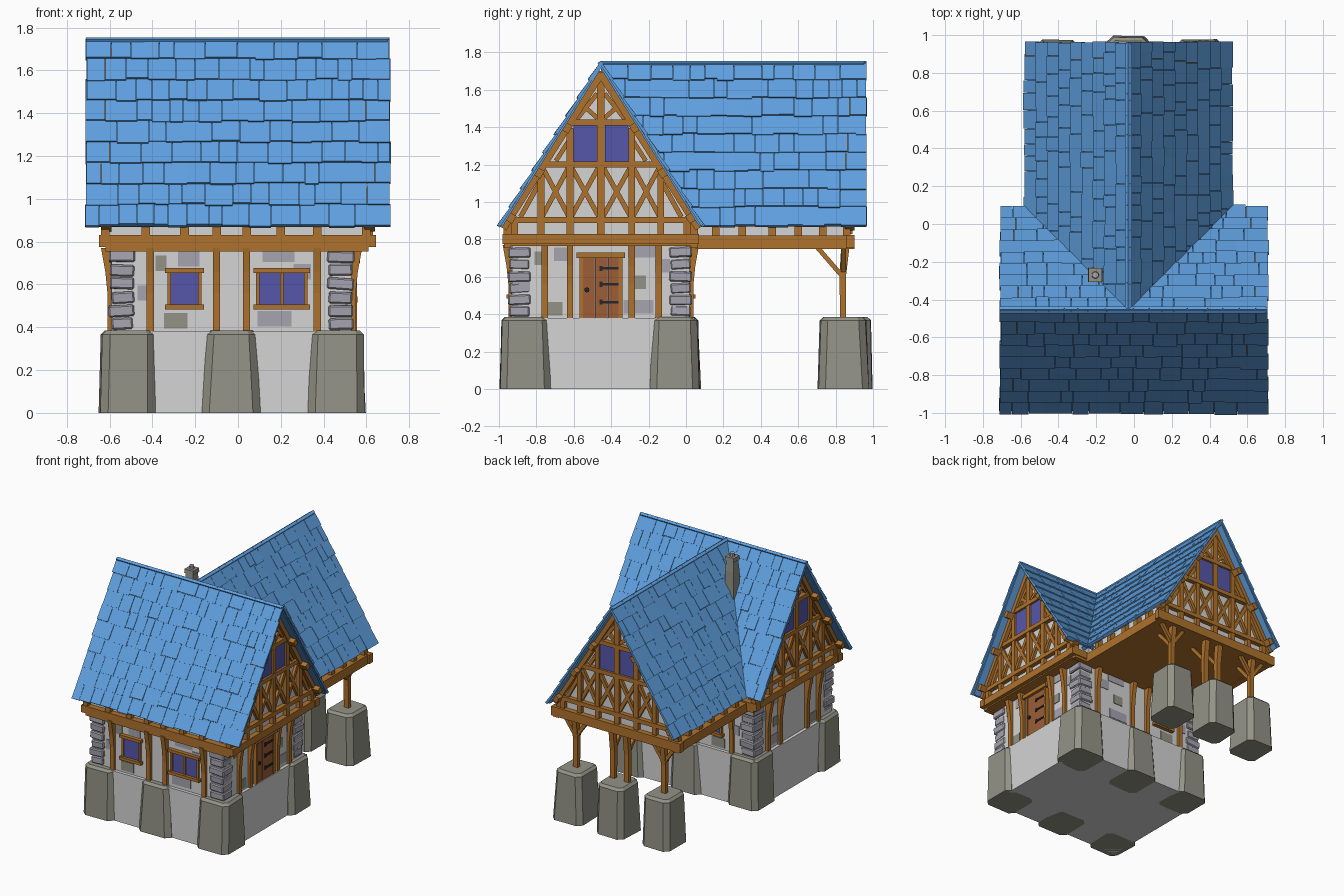
import bpy, bmesh, random
from math import hypot
from mathutils import Matrix, Vector

random.seed(7)
if "Cube" in bpy.data.objects:
    bpy.data.objects.remove(bpy.data.objects["Cube"])


def material(name, r, g, b):
    m = bpy.data.materials.new(name)
    m.use_nodes = True
    m.diffuse_color = (r, g, b, 1)
    m.node_tree.nodes["Principled BSDF"].inputs["Base Color"].default_value = (r, g, b, 1)
    return m


ROOF = material("blue_shingle", .115, .35, .74)
PLASTER = material("pale_plaster", .66, .66, .66)
WOOD = material("brown_timber", .43, .17, .026)
GLASS = material("violet_glass", .09, .095, .4)
ROCK = material("grey_green_rock", .29, .29, .24)
BRICK = material("lilac_grey_stone", .38, .37, .43)
DOOR = material("reddish_plank", .34, .11, .04)
IRON = material("dark_iron", .02, .02, .022)

jit = lambda a: random.uniform(-a, a)
CX, CY = -.03, -.455          # middle of the wing (x) and of the main house (y)
RIDGE, EAVE, HALF = 1.755, .88, .545
SLOPE = (RIDGE - EAVE) / HALF


class Part:
    """Collects solids into one object; frames map (u along, w outward, z)."""
    def __init__(self, name, mat):
        self.name, self.mat, self.bm = name, mat, bmesh.new()

    def solid(self, M, ring_a, ring_b):
        a = [self.bm.verts.new(M @ Vector(p)) for p in ring_a]
        b = [self.bm.verts.new(M @ Vector(p)) for p in ring_b]
        self.bm.faces.new(a)
        self.bm.faces.new(b[::-1])
        for i in range(len(a)):
            j = (i + 1) % len(a)
            self.bm.faces.new((a[j], a[i], b[i], b[j]))
        return a, b

    def prism(self, M, profile, u0, u1):
        return self.solid(M, [(u0, w, z) for w, z in profile], [(u1, w, z) for w, z in profile])

    def box(self, M, u, w, z):
        return self.prism(M, [(w[0], z[0]), (w[1], z[0]), (w[1], z[1]), (w[0], z[1])], *u)

    def bar(self, M, a, b, width, w):
        d = Vector(b) - Vector(a)
        n = Vector((-d.y, d.x)).normalized() * width / 2
        pts = [Vector(a) + n, Vector(b) + n, Vector(b) - n, Vector(a) - n]
        self.solid(M, [(p.x, w[0], p.y) for p in pts], [(p.x, w[1], p.y) for p in pts])

    def done(self):
        bmesh.ops.recalc_face_normals(self.bm, faces=self.bm.faces)
        mesh = bpy.data.meshes.new(self.name)
        self.bm.to_mesh(mesh)
        self.bm.free()
        mesh.materials.append(self.mat)
        bpy.context.collection.objects.link(bpy.data.objects.new(self.name, mesh))


def frame(origin, u, w, z=(0, 0, 1)):
    M = Matrix((u, w, z)).transposed().to_4x4()
    return Matrix.Translation(origin) @ M


WORLD = Matrix()
X, Y = Vector((1, 0, 0)), Vector((0, 1, 0))
FRONT = frame((CX, -.93, 0), X, -Y)
BACK = frame((CX, .02, 0), X, Y)
RIGHT = frame((.53, CY, 0), Y, X)
LEFT = frame((-.59, CY, 0), Y, -X)

# Plinth, ground floor walls and attic bodies
p = Part("plinth", PLASTER)
p.box(WORLD, (-.615, .555), (-.955, .045), (0, .38))
p.done()
p = Part("ground_floor_walls", PLASTER)
p.box(WORLD, (-.59, .53), (-.93, .02), (.38, .78))
p.done()
p = Part("attic_walls", PLASTER)
gable_shape = [(-.48, .8), (.48, .8), (.48, .92), (0, 1.69), (-.48, .92)]
p.prism(frame((0, CY, 0), X, Y), gable_shape, -.6, .6)
p.prism(frame((CX, 0, 0), Y, X), gable_shape, -.2, .86)
p.done()

# Floor slabs and sill beams
p = Part("floor_beams", WOOD)
p.box(WORLD, (-.62, .61), (-.95, .04), (.765, .8))
p.box(WORLD, (-.53, .47), (0, .87), (.755, .82))
for y in (-.955, .045):
    p.box(WORLD, (-.65, .645), (y - .025, y + .025), (.775, .83))
    p.box(WORLD, (-.62, .61), (y - .018, y + .018), (.755, .775))
for x in (-.615, .615):
    p.box(WORLD, (x - .025, x + .025), (-.98, .07), (.775, .83))
for side in (-1, 1):
    x = CX + side * .51
    p.box(WORLD, (x - .025, x + .025), (.05, .9), (.75, .82))
p.box(WORLD, (-.58, .52), (.855, .9), (.755, .825))
p.done()

# Joist ends below the eaves
p = Part("joist_ends", WOOD)
for x in (-.62, -.43, -.25, -.1, .04, .2, .37, .6):
    for y in (-.95, .04):
        p.box(WORLD, (x - .02, x + .02), (y - .025, y + .025), (.83, .9))
for y in (.16, .3, .46, .6, .73, .86):
    for side in (-1, 1):
        x = CX + side * .495
        p.box(WORLD, (x - .025, x + .025), (y - .02, y + .02), (.82, .9))
p.done()


# Timbered gables, drawn once and placed three times
def gable(label, M):
    t, thin = (-.01, .03), (-.01, .02)
    p = Part(label + "_gable_timber", WOOD)
    for s in (-1, 1):
        p.bar(M, (s * .525, .86), (0, 1.69), .045, (-.01, .04))
        for u in (.165, .32):
            top = min(1.42, 1.66 - SLOPE * u)
            p.box(M, (s * u - .018, s * u + .018), t, (.83, top))
        p.box(M, (s * .46 - .018, s * .46 + .018), t, (.83, .9))
        for a, b in ((.01, .16), (.17, .315)):
            p.bar(M, (s * a, .92), (s * b, 1.19), .026, thin)
            p.bar(M, (s * b, .92), (s * a, 1.19), .026, thin)
        p.bar(M, (s * .33, 1.1), (s * .43, .92), .026, thin)
        p.bar(M, (s * .02, 1.45), (s * .1, 1.52), .024, thin)
        p.bar(M, (s * .13, 1.44), (s * .02, 1.58), .024, thin)
        p.bar(M, (s * .24, 1.22), (s * .17, 1.33), .024, thin)
        for u in (.18, .33, .48):   # purlin ends
            z = RIDGE - .07 - SLOPE * u
            p.bar(M, (s * u - s * .012, z + .02), (s * u + s * .012, z - .02), .04, (0, .085))
    p.box(M, (-.02, .02), t, (.83, 1.7))
    for z, half in ((.905, .48), (1.2, .3), (1.425, .17)):
        p.box(M, (-half, half), (-.01, .034), (z - .016, z + .016))
    p.done()
    p = Part(label + "_gable_windows", GLASS)
    for s in (-1, 1):
        p.box(M, (s * .022, s * .147), (-.01, .018), (1.215, 1.41))
    p.done()


gable("right", frame((.6, CY, 0), Y, X))
gable("left", frame((-.6, CY, 0), Y, -X))
gable("wing", frame((CX, .86, 0), X, Y))

# Shingled roof slopes: overlapping rows of separate wedges
ROWS = 9
LENGTH = hypot(HALF, RIDGE - EAVE)
PITCH = LENGTH / ROWS


def slope(name, origin, along, out, start, end):
    down = (out * HALF - Vector((0, 0, RIDGE - EAVE))).normalized()
    normal = (out * (RIDGE - EAVE) + Vector((0, 0, HALF))).normalized()
    M = frame(origin, along, normal, down)
    p = Part(name, ROOF)
    for row in range(ROWS):
        top = row * PITCH
        u, last = start(row), end + jit(.005)
        p.box(M, (u, end - .012), (-.022, -.012), (top, top + PITCH))
        while u < last:
            nxt = u + random.uniform(.06, .15)
            if last - nxt < .05:
                nxt = last
            low = top + PITCH + .004 + jit(.007)
            lift = jit(.002)
            wedge = [(-.014, top), (-.002, top), (.006 + lift, low), (-.012 + lift, low)]
            p.prism(M, wedge, u + .001, nxt - .001)
            u = nxt
    p.done()


main_start = lambda row: -.71 + jit(.005)
wing_start = lambda row: max(CY, CY + HALF * row / ROWS - .06)
slope("main_roof_front", (0, CY, RIDGE), X, -Y, main_start, .71)
slope("main_roof_back", (0, CY, RIDGE), X, Y, main_start, .71)
slope("wing_roof_right", (CX, 0, RIDGE), Y, X, wing_start, .965)
slope("wing_roof_left", (CX, 0, RIDGE), Y, -X, wing_start, .965)

# Curved wall posts that lean out under the overhang
p = Part("wall_posts", WOOD)
curve = [(-.01, .38), (.02, .38), (.02, .56), (.03, .66), (.05, .77), (-.01, .77)]
for M, places in ((FRONT, (-.38, -.07, .07, .4)), (BACK, (-.38, -.07, .07, .4)),
                  (RIGHT, (-.3, -.165, .165, .31)), (LEFT, (-.3, -.165, .165, .31))):
    for u in places:
        p.prism(M, curve, u - .017, u + .017)
p.done()

# Wing posts with braces
p = Part("wing_posts", WOOD)
W = frame((CX, .83, 0), X, Y)
lean = [(-.005, .36), (.025, .36), (.025, .6), (.045, .77), (0, .77), (-.01, .6)]
for u in (-.375, -.06, .06, .375):
    p.prism(W, lean, u - .02, u + .02)
    inward = frame((CX + u, .83, 0), Y, X)
    p.bar(inward, (0, .61), (-.13, .76), .025, (-.013, .013))
    if abs(u) > .2:
        for s in (-1, 1):
            p.bar(W, (u, .62), (u + s * .1, .76), .025, (0, .025))
p.done()


# Rough footing rocks
def rock(name, x, y, sx, sy):
    p = Part(name, ROCK)
    a, b = p.box(WORLD, (x - sx, x + sx), (y - sy, y + sy), (0, .385))
    for v in a + b:
        k = .88 if v.co.z > .1 else .97
        v.co.x = x + (v.co.x - x) * k + jit(.008)
        v.co.y = y + (v.co.y - y) * k + jit(.008)
    upright = [e for e in p.bm.edges if abs(e.verts[0].co.z - e.verts[1].co.z) > .1]
    bmesh.ops.bevel(p.bm, geom=upright, offset=.035, segments=1, affect='EDGES')
    rim = [e for e in p.bm.edges if min(v.co.z for v in e.verts) > .3]
    bmesh.ops.bevel(p.bm, geom=rim, offset=.018, segments=1, affect='EDGES')
    p.done()


for x, label in ((-.515, "left"), (CX, "middle"), (.46, "right")):
    rock("front_footing_" + label, x, -.86, .138, .142)
    rock("back_footing_" + label, x, -.06, .138, .142)
for x, label in ((-.405, "left"), (CX, "middle"), (.345, "right")):
    rock("wing_footing_" + label, x, .865 if x == CX else .84, .125, .135)

# Stacked corner stones
p = Part("corner_stones", BRICK)
for x, sx in ((-.535, -1), (.475, 1)):
    for y, sy in ((-.885, -1), (-.035, 1)):
        for i in range(6):
            r, z = .054 + (i % 2) * .006, .385 + i * .063
            M = Matrix.Translation((x + sx * .006, y + sy * .006, z + .03)) @ Matrix.Rotation(jit(.08), 4, 'X') \
                @ Matrix.Rotation(jit(.08), 4, 'Y')
            p.box(M, (-r - jit(.005), r + jit(.005)), (-r, r), (-.027, .027))
bmesh.ops.bevel(p.bm, geom=p.bm.edges[:], offset=.007, segments=1, affect='EDGES')
p.done()


# Windows with timber frames
def window(name, M, u, z, half, high, panes):
    p = Part(name + "_glass", GLASS)
    p.box(M, (u - half, u + half), (-.01, .008), (z, z + high))
    p.done()
    p = Part(name + "_frame", WOOD)
    for k in range(panes + 1):
        c = u - half + 2 * half * k / panes
        p.box(M, (c - .008, c + .008), (-.01, .018), (z, z + high))
    for level in (z - .01, z + high):
        p.box(M, (u - half - .02, u + half + .02), (-.01, .03), (level - .011, level + .011))
    p.done()


window("small_window", FRONT, -.22, .505, .072, .16, 1)
window("wide_window", FRONT, .235, .505, .112, .16, 2)
window("back_small_window", BACK, -.22, .505, .072, .16, 1)

# Exposed stones in the plaster
patches = ((ROCK, ((-.26, .43, .055), (-.33, .7, .025), (.2, .57, .04))),
           (BRICK, ((-.2, .72, .05), (.22, .74, .075), (.2, .44, .08), (-.41, .56, .03), (.33, .66, .04))))
for mat, spots in patches:
    p = Part("exposed_" + mat.name, mat)
    for M in (FRONT, BACK, RIGHT, LEFT):
        for u, z, r in spots:
            p.box(M, (u - r, u + r), (-.01, .004), (z - .036, z + .036))
    p.done()

# Door with frame, hinges and ring
p = Part("door_planks", DOOR)
for k in range(3):
    p.box(RIGHT, (-.1 + k * .069, -.033 + k * .069), (-.01, .018), (.38, .7))
p.done()
p = Part("door_frame", WOOD)
for s in (-1, 1):
    p.box(RIGHT, (s * .105 - .01, s * .105 + .01), (-.01, .026), (.38, .71))
p.box(RIGHT, (-.13, .13), (-.01, .04), (.7, .73))
p.done()
p = Part("door_ironwork", IRON)
for z in (.465, .56, .645):
    p.box(RIGHT, (0, .1), (.01, .024), (z - .007, z + .007))
    p.box(RIGHT, (-.008, .008), (.01, .024), (z - .014, z + .014))
knob = RIGHT @ Matrix.Translation((-.075, .022, .53)) @ Matrix.Rotation(1.5708, 4, 'X')
bmesh.ops.create_cone(p.bm, cap_ends=True, segments=8, radius1=.014, radius2=.014, depth=.012, matrix=knob)
p.done()

# Chimney
p = Part("chimney", ROCK)
M = Matrix.Translation((-.205, -.27, 0))
square = lambda r, z: [(-r, -r, z), (r, -r, z), (r, r, z), (-r, r, z)]
for r0, z0, r1, z1 in ((.042, 1.25, .036, 1.62), (.036, 1.62, .03, 1.7), (.038, 1.7, .036, 1.73)):
    p.solid(M, square(r0, z0), square(r1, z1))
p.done()
p = Part("chimney_pot", BRICK)
bmesh.ops.create_cone(p.bm, cap_ends=True, segments=10, radius1=.02, radius2=.017, depth=.03,
                      matrix=M @ Matrix.Translation((0, 0, 1.74)))
p.done()
